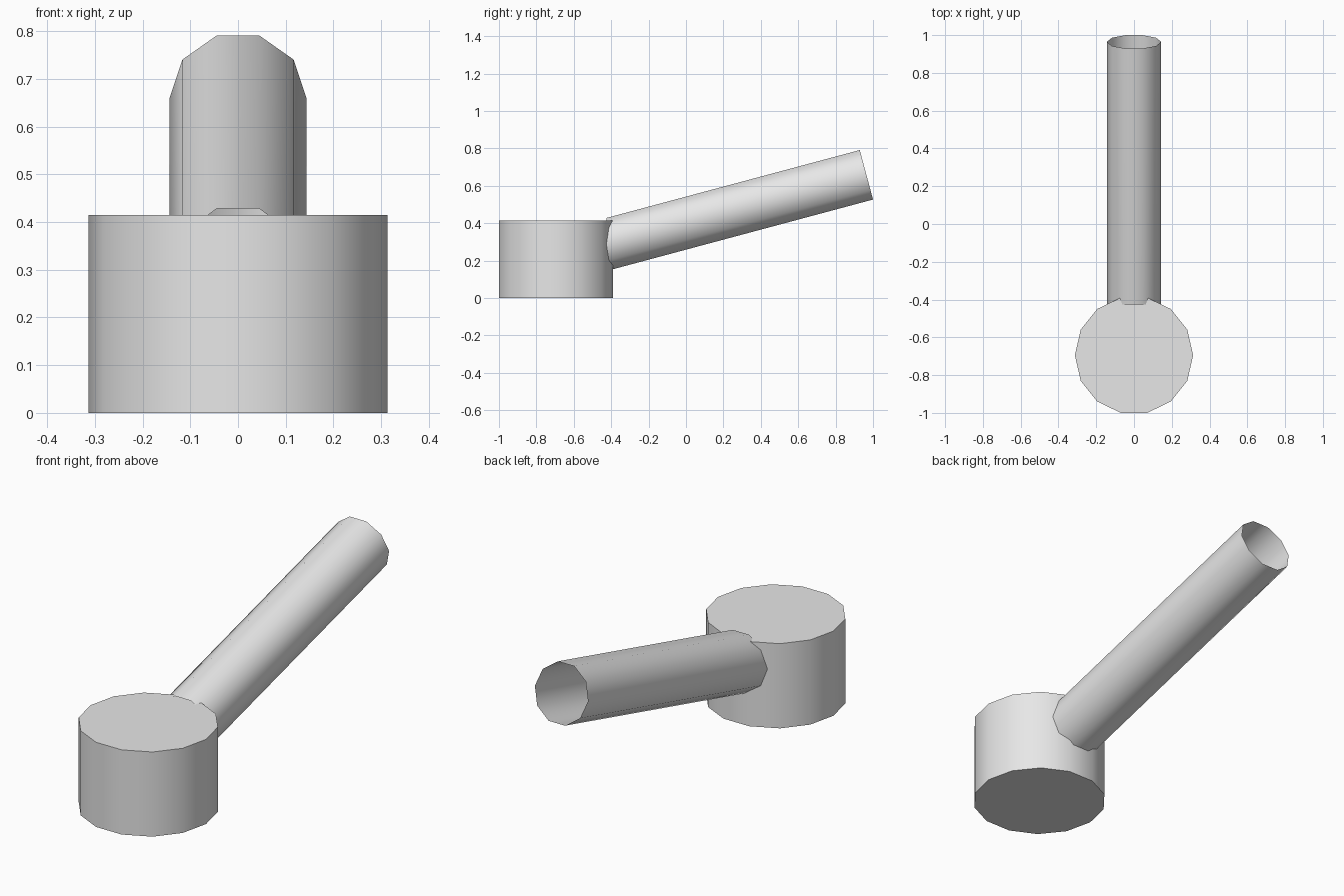
import bpy, bmesh, math
from mathutils import Vector

if "Cube" in bpy.data.objects:
    bpy.data.objects.remove(bpy.data.objects["Cube"])

grey = bpy.data.materials.new("plain grey")
grey.diffuse_color = (0.8, 0.8, 0.8, 1)
grey.use_nodes = True
grey.node_tree.nodes["Principled BSDF"].inputs["Base Color"].default_value = grey.diffuse_color


def ring(n, r, centre, u, v):
    """Points of an n-gon, starting on axis u."""
    return [centre + r * (math.cos(t) * u + math.sin(t) * v)
            for t in (2 * math.pi * i / n for i in range(n))]


def tube(name, start, end, capped):
    """Join two matching rings into a tube, optionally closed."""
    bm = bmesh.new()
    a = [bm.verts.new(p) for p in start]
    b = [bm.verts.new(p) for p in end]
    n = len(a)
    for i in range(n):
        j = (i + 1) % n
        bm.faces.new((a[i], a[j], b[j], b[i]))
    if capped:
        bm.faces.new(a[::-1])
        bm.faces.new(b)
    mesh = bpy.data.meshes.new(name)
    bm.to_mesh(mesh)
    bm.free()
    mesh.materials.append(grey)
    obj = bpy.data.objects.new(name, mesh)
    bpy.context.collection.objects.link(obj)
    bpy.ops.object.select_all(action='DESELECT')
    obj.select_set(True)
    bpy.context.view_layer.objects.active = obj
    bpy.ops.object.shade_smooth_by_angle(angle=math.radians(40))
    return obj


X, Y = Vector((1, 0, 0)), Vector((0, 1, 0))

# Closed drum with fourteen sides
R = 0.313
cy = -1 + R * math.cos(math.pi / 14)
tube("bowl", ring(14, R, Vector((0, cy, 0)), X, Y),
     ring(14, R, Vector((0, cy, 0.415)), X, Y), True)

# Open stem, tilted up towards the back: square far end, upright cut at the bowl
tilt = math.radians(15)
along = Vector((0, math.cos(tilt), math.sin(tilt)))
up = Vector((0, -math.sin(tilt), math.cos(tilt)))
far = ring(10, 0.144, Vector((0, 0.9645, 0.659)), X, up)
near = [p + along * ((-0.425 - p.y) / along.y) for p in far]
# Ring order runs counter-clockwise seen from the front, so far comes first
tube("stem", far, near, False)
